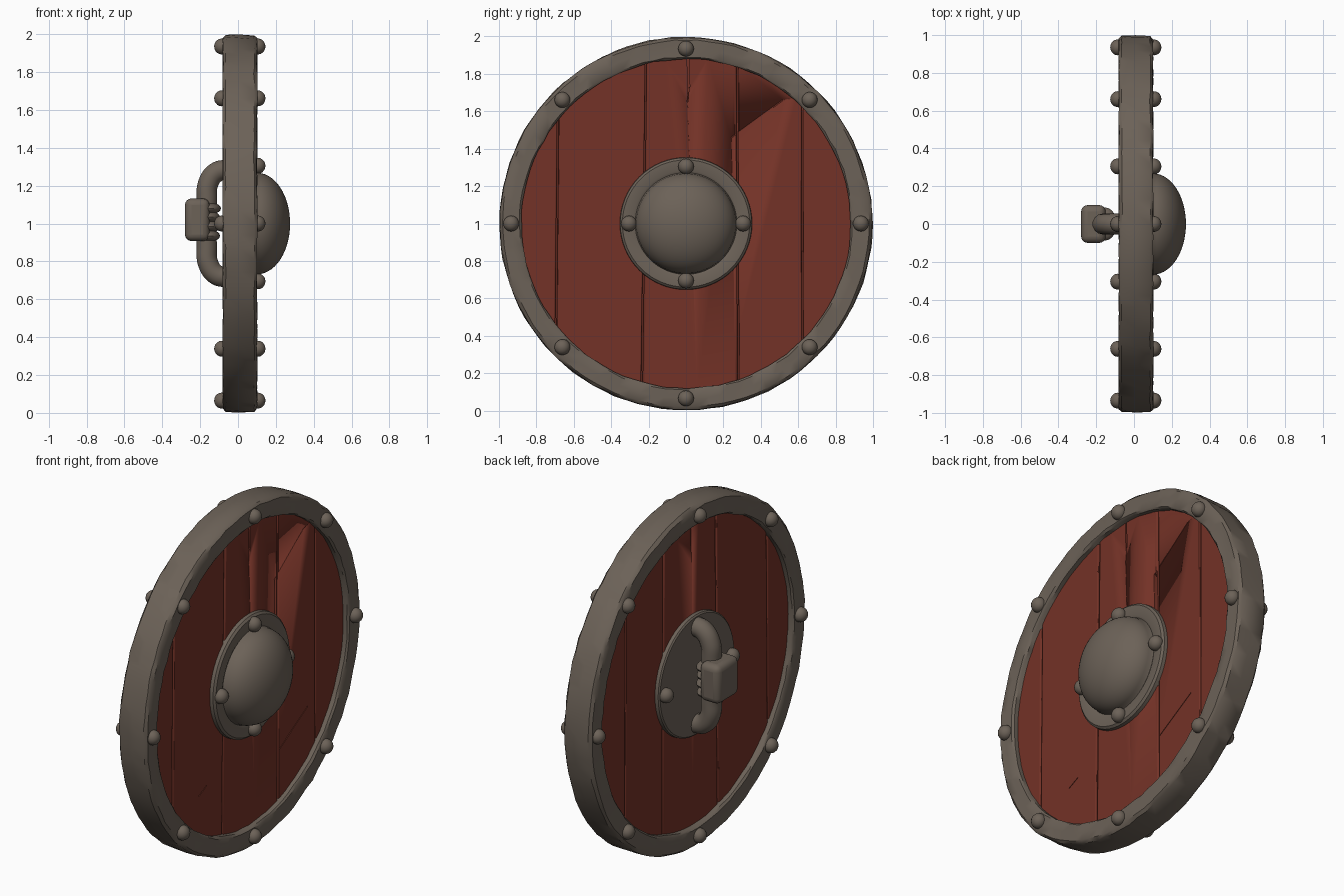
import bpy, bmesh, math, random
from mathutils import Vector, Matrix

random.seed(4)
if "Cube" in bpy.data.objects:
    bpy.data.objects.remove(bpy.data.objects["Cube"])


def material(name, rgb):
    m = bpy.data.materials.new(name)
    m.use_nodes = True
    m.diffuse_color = (*rgb, 1)
    m.node_tree.nodes["Principled BSDF"].inputs["Base Color"].default_value = (*rgb, 1)
    return m


METAL = material("weathered metal", (0.15, 0.122, 0.097))
WOOD = material("red painted wood", (0.174, 0.032, 0.020))
CENTRE = Vector((0, 0, 1))


def select(obj):
    bpy.ops.object.select_all(action="DESELECT")
    obj.select_set(True)
    bpy.context.view_layer.objects.active = obj


def make(name, bm, mat, angle=40):
    mesh = bpy.data.meshes.new(name)
    bmesh.ops.recalc_face_normals(bm, faces=bm.faces)
    bm.to_mesh(mesh)
    bm.free()
    obj = bpy.data.objects.new(name, mesh)
    bpy.context.collection.objects.link(obj)
    mesh.materials.append(mat)
    select(obj)
    bpy.ops.object.shade_smooth_by_angle(angle=math.radians(angle))
    return obj


def lathe(name, profile, mat, steps=96, closed=False, wobble=0.0):
    """Turn a profile of (x, radius) points about the shield's x axis."""
    bm = bmesh.new()
    verts = [bm.verts.new((x, 0, 1 + r)) for x, r in profile]
    pairs = list(zip(verts, verts[1:])) + ([(verts[-1], verts[0])] if closed else [])
    edges = [bm.edges.new(p) for p in pairs]
    bmesh.ops.spin(bm, geom=verts + edges, cent=CENTRE, axis=(1, 0, 0),
                   angle=math.tau, steps=steps)
    bmesh.ops.remove_doubles(bm, verts=bm.verts, dist=0.0005)
    for v in bm.verts:
        v.co += Vector([random.uniform(-wobble, wobble) for _ in range(3)])
    return make(name, bm, mat)


def ball(name, pos, scale, segs=20):
    bm = bmesh.new()
    bmesh.ops.create_uvsphere(bm, u_segments=segs, v_segments=segs // 2, radius=1,
                              matrix=Matrix.Translation(pos) @ Matrix.Diagonal((*scale, 1)))
    return make(name, bm, METAL)


def box(name, pos, size, mat, tilt=0):
    bm = bmesh.new()
    bmesh.ops.create_cube(bm, size=1, matrix=Matrix.Translation(pos)
                          @ Matrix.Rotation(math.radians(tilt), 4, "X")
                          @ Matrix.Diagonal((*size, 1)))
    return make(name, bm, mat)


# Hammered outer rim
BACK, FRONT = -0.08, 0.10
lathe("rim", [(BACK, 0.89), (BACK, 0.935), (BACK, 0.98), (BACK + 0.015, 0.995),
              (0.01, 0.998), (FRONT - 0.015, 0.995), (FRONT, 0.98), (FRONT, 0.935),
              (FRONT, 0.89), (FRONT - 0.01, 0.88), (BACK + 0.01, 0.88)],
      METAL, closed=True, wobble=0.003)

# Thin core closing the seams between planks
lathe("wood_core", [(-0.02, 0), (-0.02, 0.9), (0.04, 0.9), (0.04, 0)], WOOD)

# Cutters for the split at the top and the scratches on the face
cutters = [box("split_cutter", (0, 0.012, 1.83), (0.3, 0.010, 0.2), WOOD, 2),
           box("split_tip_cutter", (0, 0.012, 1.7), (0.3, 0.005, 0.1), WOOD, -4)]
for y, z, length, tilt in [(0.38, 1.56, 0.34, 54), (0.42, 0.53, 0.3, 60), (-0.42, 0.48, 0.08, 65)]:
    cutters.append(box("scratch_cutter", (0.068, y, z), (0.012, 0.006, length), WOOD, -90 + tilt + 90 - 2 * tilt))

# Planks: one disc split along slightly slanted seams, given as (top y, bottom y)
seams = [(-1.2, -1.2), (-0.68, -0.70), (-0.212, -0.238), (0.273, 0.28), (0.62, 0.625), (1.2, 1.2)]
GAP = 0.004
for i, (low, high) in enumerate(zip(seams, seams[1:])):
    bm = bmesh.new()
    bmesh.ops.create_cone(bm, cap_ends=True, segments=96, radius1=0.9, radius2=0.9, depth=0.11,
                          matrix=Matrix.Translation((0.01, 0, 1)) @ Matrix.Rotation(math.pi / 2, 4, "Y"))
    for (top, bottom), side in ((low, -1), (high, 1)):
        normal = Vector((0, 2, bottom - top)).normalized() * side
        point = Vector((0, (top + bottom) / 2 - side * GAP, 1))
        bmesh.ops.bisect_plane(bm, geom=bm.verts[:] + bm.edges[:] + bm.faces[:],
                               plane_co=point, plane_no=normal, clear_outer=True)
        bmesh.ops.holes_fill(bm, edges=[e for e in bm.edges if e.is_boundary])
    plank = make(f"plank_{i + 1}", bm, WOOD)
    bevel = plank.modifiers.new("worn edges", "BEVEL")
    bevel.width, bevel.segments = 0.010, 2
    for cutter in cutters:
        cut = plank.modifiers.new("cut", "BOOLEAN")
        cut.operation, cut.object, cut.solver = "DIFFERENCE", cutter, "EXACT"
    select(plank)
    for m in list(plank.modifiers):
        bpy.ops.object.modifier_apply(modifier=m.name)
for cutter in cutters:
    bpy.data.objects.remove(cutter)

# Domed boss with its flange, and the flat plate behind
dome = [(0.10 + 0.175 * math.sin(a), 0.268 * math.cos(a))
        for a in (math.pi / 2 * k / 14 for k in range(15))]
lathe("boss", [(0.05, 0.355), (0.085, 0.352), (0.096, 0.34), (0.096, 0.285), (0.09, 0.272)] + dome,
      METAL, steps=64)
lathe("back_plate", [(-0.03, 0.352), (-0.065, 0.35), (-0.072, 0.342), (-0.072, 0)], METAL, steps=64)

# Rivets: eight on each side of the rim, four on the boss, two on the back plate
RIVET = (0.04, 0.042, 0.042)
for k in range(8):
    a = k * math.tau / 8
    y, z = math.sin(a), math.cos(a)
    for side, x in (("front", 0.105), ("back", -0.086)):
        ball(f"rim_rivet_{side}_{k + 1}", (x, 0.935 * y, 1 + 0.935 * z), RIVET)
    if k % 2 == 0:
        ball(f"boss_rivet_{k // 2 + 1}", (0.105, 0.305 * y, 1 + 0.305 * z), RIVET)
    if k in (2, 6):
        ball(f"back_plate_rivet_{k // 4 + 1}", (-0.086, 0.305 * y, 1), RIVET)

# Bent bar handle
curve = bpy.data.curves.new("handle", "CURVE")
curve.dimensions = "3D"
curve.bevel_depth, curve.bevel_resolution, curve.use_fill_caps = 0.055, 5, True
half = [(-0.05, 0.285), (-0.115, 0.27), (-0.158, 0.21), (-0.165, 0.12)]
path = half + [(x, -z) for x, z in reversed(half)]
spline = curve.splines.new("BEZIER")
spline.bezier_points.add(len(path) - 1)
for p, (x, z) in zip(spline.bezier_points, path):
    p.co = (x, 0, 1 + z)
    p.handle_left_type = p.handle_right_type = "AUTO"
curve.materials.append(METAL)
handle = bpy.data.objects.new("handle", curve)
bpy.context.collection.objects.link(handle)

# Wrapped grip: a soft block with folds on the side facing the shield
grip = box("grip", (-0.215, 0, 1.02), (0.13, 0.20, 0.225), METAL)
soft = grip.modifiers.new("soft edges", "BEVEL")
soft.width, soft.segments = 0.035, 4
for i, z in enumerate((0.935, 0.985, 1.035, 1.08)):
    ball(f"grip_fold_{i + 1}", (-0.155, 0, z), (0.06 + 0.005 * (i % 2), 0.088, 0.032))
